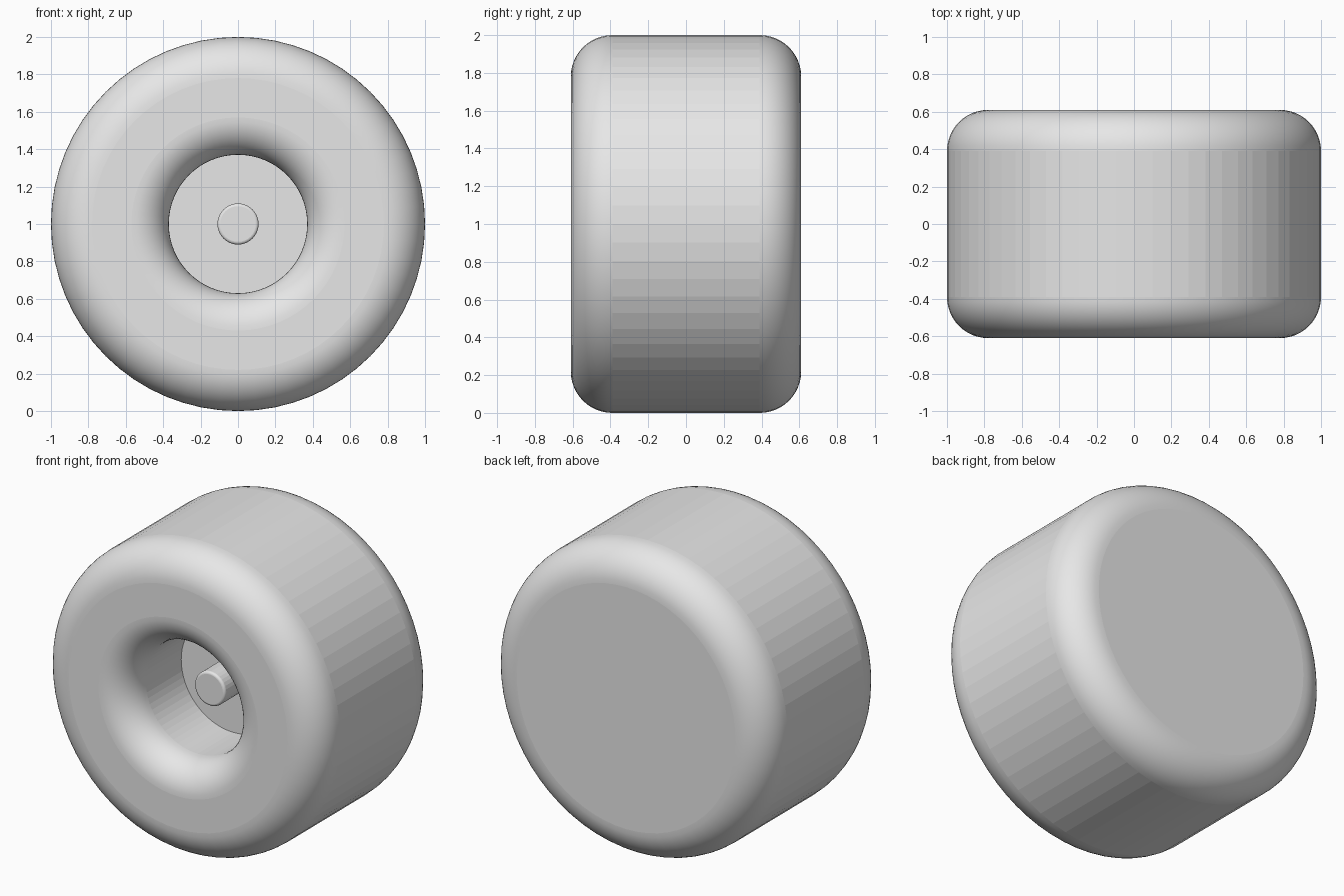
import bpy, bmesh
from math import sin, cos, pi, radians
from mathutils import Vector

cube = bpy.data.objects.get("Cube")
if cube:
    bpy.data.objects.remove(cube, do_unlink=True)

AXIS = Vector((0, 0, 1))     # centre of the wheel
R, HALF = 1.0, 0.61          # outer radius and half width
FILLET, BORE_FILLET = 0.22, 0.2
BORE, FLOOR = 0.37, -0.05    # recess radius and depth position
PIN_R, PIN_TIP, PIN_BEVEL = 0.11, -0.29, 0.015

grey = bpy.data.materials.new("plain grey")
grey.use_nodes = True
grey.diffuse_color = (0.8, 0.8, 0.8, 1)
grey.node_tree.nodes["Principled BSDF"].inputs["Base Color"].default_value = (0.8, 0.8, 0.8, 1)


def arc(r, y, radius, start, end, steps):
    """Quarter round in the (radius, y) plane, angles in degrees."""
    angles = [radians(start + (end - start) * i / steps) for i in range(steps + 1)]
    return [(r + radius * cos(a), y + radius * sin(a)) for a in angles]


def lathe(name, profile, sides):
    """Revolve a profile of (radius, y) points about the wheel axis."""
    bm = bmesh.new()
    verts = [bm.verts.new(AXIS + Vector((r, y, 0))) for r, y in profile]
    edges = [bm.edges.new(pair) for pair in zip(verts, verts[1:])]
    bmesh.ops.spin(bm, geom=verts + edges, cent=AXIS, axis=(0, 1, 0),
                   angle=2 * pi, steps=sides, use_merge=False)
    bmesh.ops.remove_doubles(bm, verts=bm.verts, dist=0.0005)
    bmesh.ops.recalc_face_normals(bm, faces=bm.faces)
    # Rounded zones are smooth, straight walls and discs stay flat
    for f in bm.faces:
        f.smooth = 0.02 < abs(f.normal.y) < 0.999
    mesh = bpy.data.meshes.new(name)
    bm.to_mesh(mesh)
    bm.free()
    mesh.materials.append(grey)
    obj = bpy.data.objects.new(name, mesh)
    bpy.context.collection.objects.link(obj)
    return obj


# Wheel body: recess floor, rounded bore, rounded tread edges, closed back
body = [(0, FLOOR), (BORE, FLOOR)]
body += arc(BORE + BORE_FILLET, -HALF + BORE_FILLET, BORE_FILLET, 180, 270, 12)
body += arc(R - FILLET, -HALF + FILLET, FILLET, -90, 0, 12)
body += arc(R - FILLET, HALF - FILLET, FILLET, 0, 90, 12)
body += [(0, HALF)]
lathe("wheel_body", body, 64)

# Axle pin with a softened tip, standing on the recess floor
pin = [(0, FLOOR + 0.02), (PIN_R, FLOOR + 0.02)]
pin += arc(PIN_R - PIN_BEVEL, PIN_TIP + PIN_BEVEL, PIN_BEVEL, 0, -90, 4)
pin += [(0, PIN_TIP)]
lathe("axle_pin", pin, 32)
